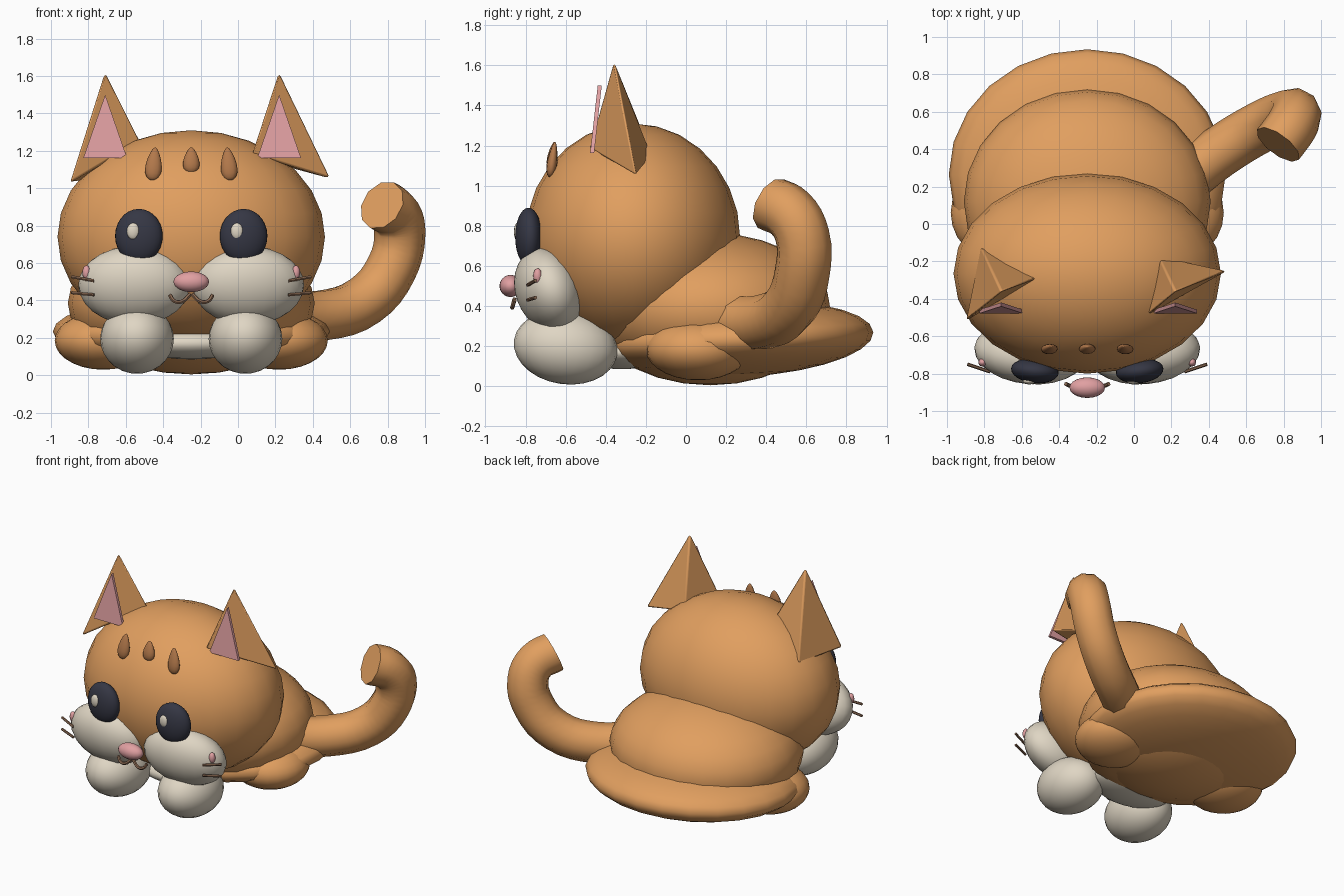
import bpy, math
from mathutils import Vector

if "Cube" in bpy.data.objects:
    bpy.data.objects.remove(bpy.data.objects["Cube"])

CX = -0.25  # symmetry plane of the cat


def material(name, rgb):
    m = bpy.data.materials.new(name)
    m.diffuse_color = (*rgb, 1)
    m.use_nodes = True
    m.node_tree.nodes["Principled BSDF"].inputs["Base Color"].default_value = m.diffuse_color
    return m


ORANGE = material("orange fur", (0.75, 0.345, 0.115))
CREAM = material("cream fur", (0.74, 0.67, 0.55))
PINK = material("pink", (0.75, 0.35, 0.36))
DARK = material("dark eye", (0.036, 0.038, 0.058))
STRIPE = material("brown stripe", (0.45, 0.19, 0.07))
LINE = material("whisker brown", (0.27, 0.15, 0.09))


def finish(name, mat, angle=40):
    ob = bpy.context.object
    ob.name = name
    ob.data.materials.clear()
    ob.data.materials.append(mat)
    bpy.ops.object.shade_smooth_by_angle(angle=math.radians(angle))
    return ob


def blob(name, mat, loc, size, rot=(0, 0, 0), segs=24, rings=14, taper=0.0):
    bpy.ops.mesh.primitive_uv_sphere_add(segments=segs, ring_count=rings, radius=1)
    ob = bpy.context.object
    for v in ob.data.vertices:  # narrow toward the top when tapered
        k = 1 - taper * (v.co.z + 1) / 2
        v.co.x *= k * size[0]
        v.co.y *= k * size[1]
        v.co.z *= size[2]
    ob.location = loc
    ob.rotation_euler = [math.radians(a) for a in rot]
    return finish(name, mat, 60)


def tube(name, mat, pts, radius, bevel=2, res=5):
    cu = bpy.data.curves.new(name, 'CURVE')
    cu.dimensions = '3D'
    cu.bevel_depth = radius
    cu.bevel_resolution = bevel
    cu.resolution_u = res
    cu.use_fill_caps = True
    sp = cu.splines.new('BEZIER')
    sp.bezier_points.add(len(pts) - 1)
    for bp, p in zip(sp.bezier_points, pts):
        bp.co = p
        bp.handle_left_type = bp.handle_right_type = 'AUTO'
    ob = bpy.data.objects.new(name, cu)
    bpy.context.collection.objects.link(ob)
    bpy.ops.object.select_all(action='DESELECT')
    ob.select_set(True)
    bpy.context.view_layer.objects.active = ob
    bpy.ops.object.convert(target='MESH')
    return finish(name, mat, 50)


def solid(name, mat, verts, faces, bevel=0.0):
    me = bpy.data.meshes.new(name)
    me.from_pydata(verts, [], faces)
    ob = bpy.data.objects.new(name, me)
    bpy.context.collection.objects.link(ob)
    bpy.ops.object.select_all(action='DESELECT')
    ob.select_set(True)
    bpy.context.view_layer.objects.active = ob
    bpy.ops.object.mode_set(mode='EDIT')
    bpy.ops.mesh.select_all(action='SELECT')
    bpy.ops.mesh.normals_make_consistent(inside=False)
    bpy.ops.object.mode_set(mode='OBJECT')
    finish(name, mat, 30)
    if bevel:
        b = ob.modifiers.new("soft edges", 'BEVEL')
        b.width = bevel
        b.segments = 2
    return ob


# Head, body and the flat haunch behind it
blob("head", ORANGE, (CX, -0.265, 0.74), (0.715, 0.535, 0.57))
blob("body", ORANGE, (CX, 0.12, 0.385), (0.66, 0.60, 0.38))
blob("haunch", ORANGE, (CX, 0.265, 0.235), (0.74, 0.67, 0.19), (3, 0, 0))
blob("chest", CREAM, (CX, -0.32, 0.17), (0.30, 0.20, 0.085))

# Paired face and leg parts
for s, side in ((-1, "left"), (1, "right")):
    def x(d):
        return CX + s * d
    blob(side + "_hind_foot", ORANGE, (x(0.47), 0.06, 0.185), (0.26, 0.26, 0.155))
    blob(side + "_front_paw", CREAM, (x(0.29), -0.60, 0.195), (0.197, 0.26, 0.185), (-8, 0, 0))
    blob(side + "_cheek", CREAM, (x(0.305), -0.685, 0.48), (0.30, 0.165, 0.215), (20, 0, s * 5))
    blob(side + "_eye", DARK, (x(0.28), -0.785, 0.745), (0.128, 0.066, 0.145), (0, 0, s * 6))
    blob(side + "_blush", PINK, (x(0.56), -0.74, 0.55), (0.022, 0.022, 0.038), segs=12, rings=8)
    for i, z in enumerate((0.505, 0.43)):
        tube(f"{side}_whisker_{i + 1}", LINE,
             [(x(0.52), -0.79, z), (x(0.64), -0.75, z + 0.022 - 0.01 * i)], 0.009, 1, 1)
    tube(side + "_mouth", LINE,
         [(x(0.005), -0.855, 0.435), (x(0.05), -0.865, 0.395), (x(0.09), -0.865, 0.397),
          (x(0.115), -0.855, 0.43)], 0.011, 1, 4)

# Eye glints sit on the same side of both eyes
for i, gx in enumerate((-0.56, -0.005)):
    blob(f"eye_glint_{i + 1}", CREAM, (gx, -0.84, 0.77), (0.035, 0.018, 0.045), segs=12, rings=8)

blob("nose", PINK, (CX, -0.875, 0.50), (0.095, 0.055, 0.055), segs=20, rings=12)

# Forehead stripes
for i, (dx, z, h) in enumerate(((-0.2, 1.13, 0.09), (0, 1.15, 0.07), (0.2, 1.13, 0.09))):
    blob(f"forehead_stripe_{i + 1}", STRIPE, (CX + dx, -0.665, z), (0.058, 0.034, h),
         (-8, dx * -25, 0), 12, 10, 0.55)

# Three-sided ears with pink inner plates
EARS = {
    "left": ((-0.71, -0.36, 1.63), (-0.82, -0.12, 1.04), (-0.52, -0.29, 1.25), (-0.90, -0.52, 1.03)),
    "right": ((0.22, -0.36, 1.63), (0.13, -0.17, 1.15), (0.50, -0.25, 1.05), (0.075, -0.485, 1.185)),
}
for side, pts in EARS.items():
    solid(side + "_ear", ORANGE, pts, [(0, 1, 2), (0, 2, 3), (0, 3, 1), (1, 3, 2)], 0.012)
    tx = pts[0][0]
    tri = [(tx, -0.44, 1.50), (tx - 0.117, -0.478, 1.162), (tx + 0.117, -0.478, 1.162)]
    back = [(p[0], p[1] + 0.02, p[2]) for p in tri]
    solid(side + "_inner_ear", PINK, tri + back,
          [(0, 1, 2), (3, 5, 4), (0, 3, 4, 1), (1, 4, 5, 2), (2, 5, 3, 0)])

# Curling tail with a blunt end
tube("tail", ORANGE,
     [(0.22, 0.20, 0.33), (0.45, 0.38, 0.32), (0.68, 0.52, 0.40), (0.82, 0.58, 0.57),
      (0.865, 0.58, 0.75), (0.84, 0.52, 0.86), (0.77, 0.425, 0.91)], 0.138, 3, 4)
